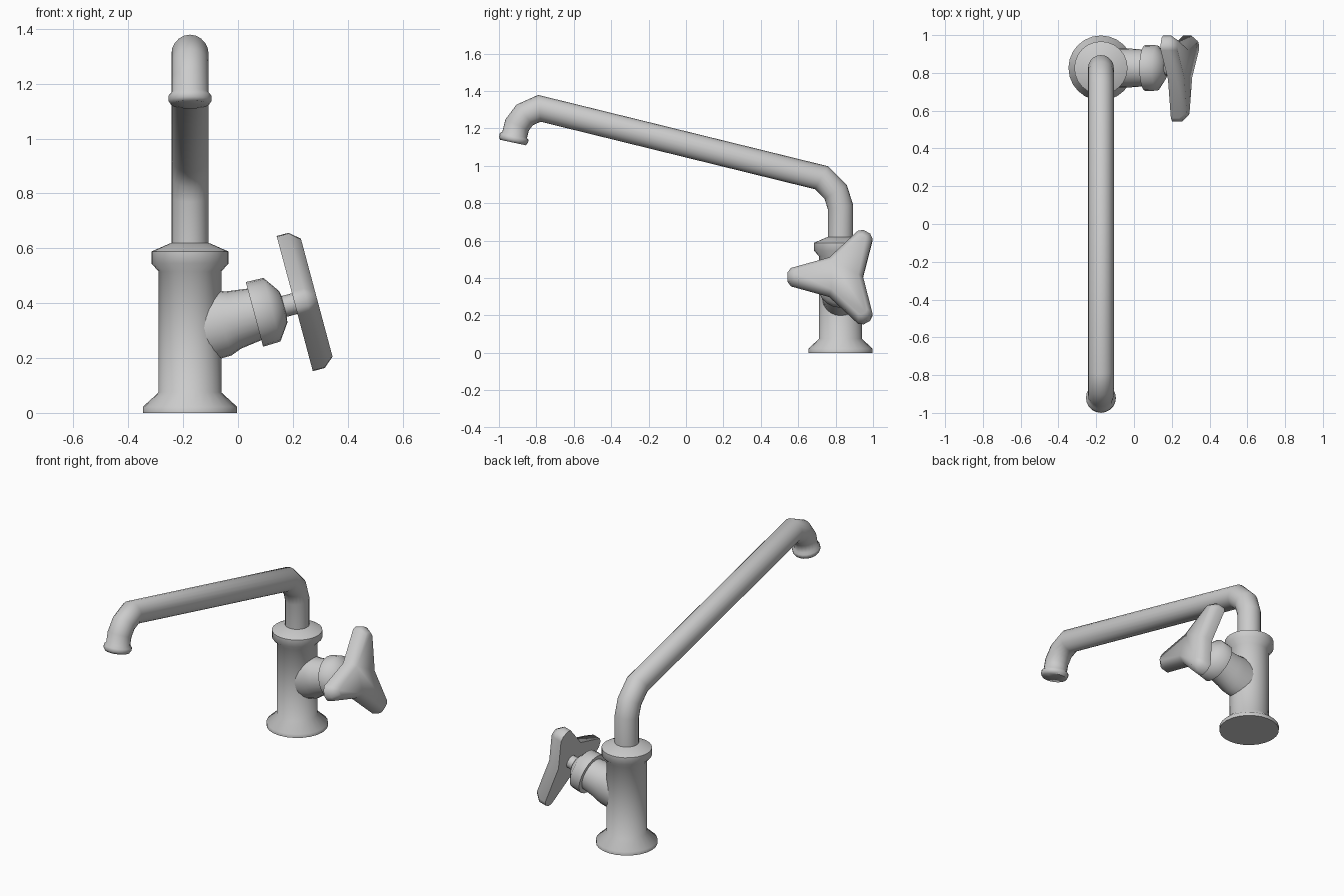
import bpy, bmesh, math
from mathutils import Vector

cube = bpy.data.objects.get("Cube")
if cube:
    bpy.data.objects.remove(cube)

metal = bpy.data.materials.new("light_grey_metal")
metal.use_nodes = True
metal.diffuse_color = (0.6, 0.6, 0.6, 1)
metal.node_tree.nodes["Principled BSDF"].inputs["Base Color"].default_value = (0.6, 0.6, 0.6, 1)


def loft(name, rings):
    """Bridge equal-length rings of points and cap both ends."""
    bm = bmesh.new()
    loops = [[bm.verts.new(p) for p in ring] for ring in rings]
    n = len(loops[0])
    for a, b in zip(loops, loops[1:]):
        for i in range(n):
            j = (i + 1) % n
            bm.faces.new((a[i], a[j], b[j], b[i]))
    bm.faces.new(loops[0])
    bm.faces.new(loops[-1])
    bmesh.ops.recalc_face_normals(bm, faces=bm.faces)
    mesh = bpy.data.meshes.new(name)
    bm.to_mesh(mesh)
    bm.free()
    mesh.materials.append(metal)
    obj = bpy.data.objects.new(name, mesh)
    bpy.context.collection.objects.link(obj)
    bpy.ops.object.select_all(action="DESELECT")
    obj.select_set(True)
    bpy.context.view_layer.objects.active = obj
    bpy.ops.object.shade_smooth_by_angle(angle=math.radians(60))
    return obj


def sweep(name, stations, side, sides=20, squash=None):
    """Round section along a planar path of (point, radius), mitred at bends."""
    pts = [p for p, r in stations]
    rings = []
    for k, (p, r) in enumerate(stations):
        before = (p - pts[k - 1]).normalized() if k else None
        after = (pts[k + 1] - p).normalized() if k < len(pts) - 1 else before
        before = before or after
        tangent = (before + after).normalized()
        up = tangent.cross(side) / max(tangent.dot(after), 0.7)
        wide = squash[k] if squash else 1
        angles = [math.tau * i / sides for i in range(sides)]
        rings.append([p + side * (r * wide * math.cos(a)) + up * (r * math.sin(a)) for a in angles])
    return loft(name, rings)


CX, CY = -0.175, 0.826
X, Y = Vector((1, 0, 0)), Vector((0, 1, 0))

# Upright body with flared foot and collar
body = [(0.172, 0), (0.172, 0.022), (0.114, 0.075), (0.114, 0.515),
        (0.141, 0.545), (0.141, 0.588), (0.068, 0.62)]
sweep("body", [(Vector((CX, CY, z)), r) for r, z in body], X, 24)

# Long rising spout with a lipped, down-turned outlet
R = 0.068
spout = [(0.826, 0.58, R), (0.826, 0.78, R), (0.800, 0.860, R), (0.724, 0.936, R),
         (-0.784, 1.307, R), (-0.862, 1.272, R), (-0.903, 1.218, R), (-0.916, 1.166, R),
         (-0.919, 1.155, 0.079), (-0.922, 1.138, 0.079), (-0.925, 1.124, 0.07)]
sweep("spout", [(Vector((CX, y, z)), r) for y, z, r in spout], X, 20)

# Tilted valve axis
TILT = math.radians(15)
AXIS = Vector((math.cos(TILT), 0, math.sin(TILT)))
UP = Vector((-math.sin(TILT), 0, math.cos(TILT)))
ORIGIN = Vector((0.06, CY, 0.359))


def on_axis(profile):
    return [(ORIGIN + AXIS * t, r) for t, r in profile]


sweep("valve_branch", on_axis([(-0.22, 0.125), (-0.12, 0.123), (-0.08, 0.108), (0.01, 0.096)]),
      Y, 24, squash=[0.8, 0.84, 0.95, 1])
sweep("valve_collar", on_axis([(0, 0.122), (0.066, 0.12), (0.108, 0.06), (0.112, 0.04)]), Y, 20)
sweep("valve_stem", on_axis([(0.1, 0.039), (0.17, 0.039)]), Y, 16)


# Three-armed handle with a chamfered outer face
def star(t, notch, shoulder, tip):
    ring = []
    for arm in range(3):
        a = math.pi + arm * math.tau / 3
        along = Y * math.cos(a) + UP * math.sin(a)
        across = UP * math.cos(a) - Y * math.sin(a)
        half = math.tau / 6
        corners = [(notch * math.cos(half), -notch * math.sin(half)),
                   (shoulder[0], -shoulder[1]), (tip[0], -tip[1]), tip, shoulder]
        ring += [ORIGIN + AXIS * t + along * u + across * v for u, v in corners]
    return ring


outline = (0.12, (0.265, 0.045), (0.283, 0.02))
loft("handle", [star(0.152, *outline), star(0.197, *outline),
                star(0.235, 0.095, (0.237, 0.028), (0.25, 0.012))])
